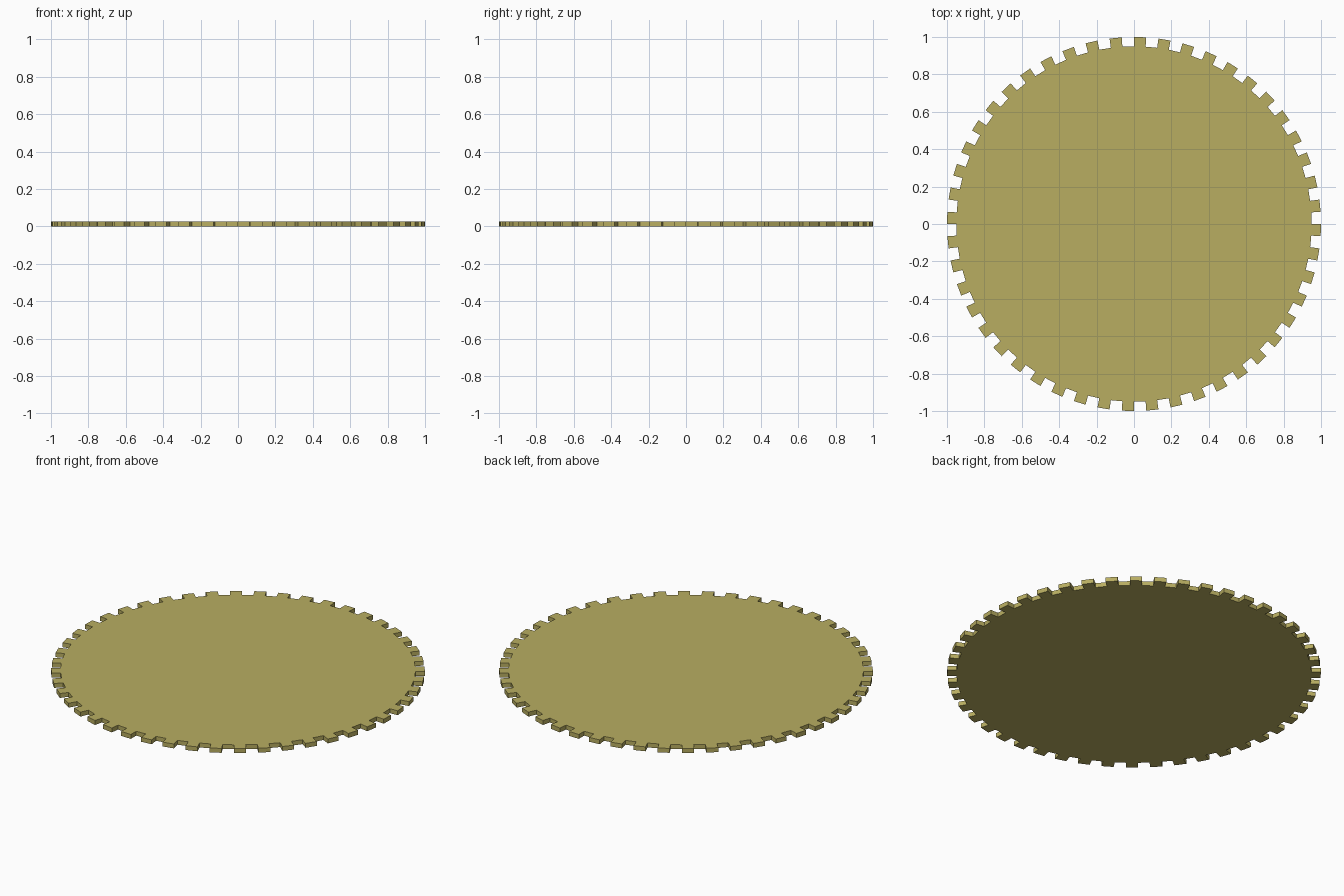
import bpy, bmesh
from math import pi, cos, sin

if "Cube" in bpy.data.objects:
    bpy.data.objects.remove(bpy.data.objects["Cube"])

TEETH = 48
ROOT_R, TIP_R = 0.95, 1.0
THICKNESS = 0.026


def ring(bm, radius, count):
    step = 2 * pi / count
    return [bm.verts.new((radius * cos(i * step), radius * sin(i * step), 0))
            for i in range(count)]


bm = bmesh.new()
count = TEETH * 2

# Disc body
root = ring(bm, ROOT_R, count)
bm.faces.new(root)

# Teeth: every other rim segment pushed out, each just clockwise of its axis
tip = ring(bm, TIP_R, count)
for i in range(1, count, 2):
    j = (i + 1) % count
    bm.faces.new((root[i], tip[i], tip[j], root[j]))

# Thickness
result = bmesh.ops.extrude_face_region(bm, geom=bm.faces[:], use_keep_orig=True)
top = [g for g in result["geom"] if isinstance(g, bmesh.types.BMVert)]
bmesh.ops.translate(bm, verts=top, vec=(0, 0, THICKNESS))
bmesh.ops.recalc_face_normals(bm, faces=bm.faces[:])

mesh = bpy.data.meshes.new("gear_disc")
bm.to_mesh(mesh)
bm.free()

# Brass colour
brass = bpy.data.materials.new("brass")
brass.diffuse_color = (0.48, 0.42, 0.12, 1)
brass.use_nodes = True
brass.node_tree.nodes["Principled BSDF"].inputs["Base Color"].default_value = brass.diffuse_color
mesh.materials.append(brass)

gear = bpy.data.objects.new("gear_disc", mesh)
bpy.context.collection.objects.link(gear)
